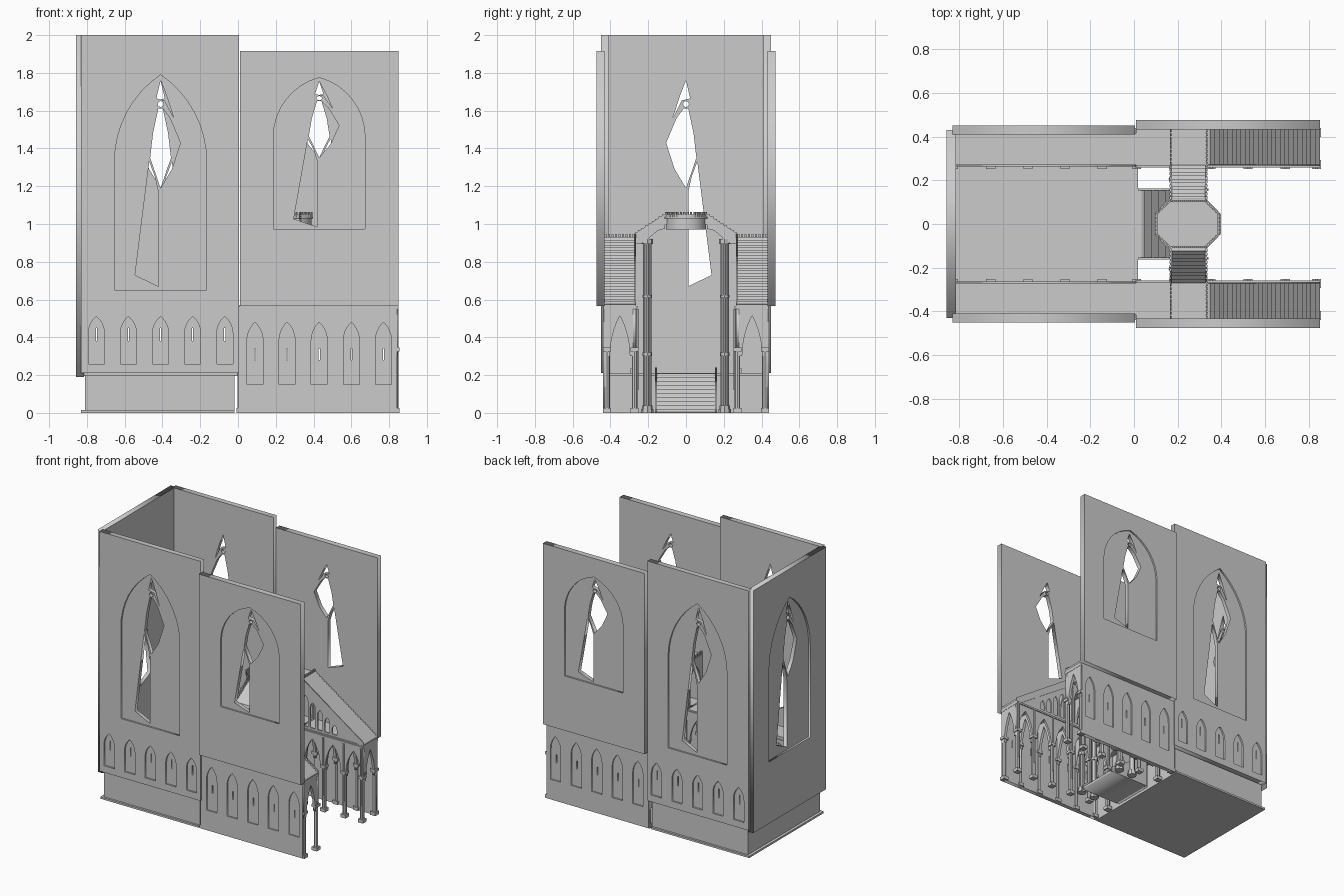
import bpy, bmesh, math
from mathutils import Matrix

if "Cube" in bpy.data.objects:
    bpy.data.objects.remove(bpy.data.objects["Cube"])

# ---------- helpers ----------
AXES = {'y': Matrix(((1, 0, 0, 0), (0, 0, -1, 0), (0, 1, 0, 0), (0, 0, 0, 1))),
        'x': Matrix(((0, 0, 1, 0), (1, 0, 0, 0), (0, 1, 0, 0), (0, 0, 0, 1))),
        'z': Matrix.Identity(4)}

def plate(name, axis, a, b, loops):
    """Flat outline with holes, extruded from a to b along the axis."""
    cu = bpy.data.curves.new(name, 'CURVE')
    cu.dimensions, cu.fill_mode, cu.extrude = '2D', 'BOTH', abs(b - a) / 2
    for pts in loops:
        s = cu.splines.new('POLY')
        s.points.add(len(pts) - 1)
        for p, (u, v) in zip(s.points, pts):
            p.co = (u, v, 0, 1)
        s.use_cyclic_u = True
    tmp = bpy.data.objects.new(name, cu)
    bpy.context.collection.objects.link(tmp)
    me = bpy.data.meshes.new_from_object(tmp.evaluated_get(bpy.context.evaluated_depsgraph_get()))
    bpy.data.objects.remove(tmp)
    off = [0, 0, 0]
    off['xyz'.index(axis)] = (a + b) / 2
    me.transform(Matrix.Translation(off) @ AXES[axis])
    ob = bpy.data.objects.new(name, me)
    bpy.context.collection.objects.link(ob)

def finish(name, bm):
    me = bpy.data.meshes.new(name)
    bm.to_mesh(me)
    bm.free()
    bpy.context.collection.objects.link(bpy.data.objects.new(name, me))

def box(bm, x0, x1, y0, y1, z0, z1):
    m = Matrix.Translation(((x0 + x1) / 2, (y0 + y1) / 2, (z0 + z1) / 2)) @ \
        Matrix.Diagonal((abs(x1 - x0), abs(y1 - y0), abs(z1 - z0), 1))
    bmesh.ops.create_cube(bm, size=1, matrix=m)

def cyl(bm, x, y, z0, z1, r, n=8):
    bmesh.ops.create_cone(bm, cap_ends=True, segments=n, radius1=r, radius2=r, depth=z1 - z0,
                          matrix=Matrix.Translation((x, y, (z0 + z1) / 2)))

def column(bm, x, y, z0, z1, r):
    cyl(bm, x, y, z0, z1, r)
    for k, (a, b) in enumerate([(z0, z0 + .025), (z1 - .02, z1)]):
        w = r * 1.4
        box(bm, x - w, x + w, y - w, y + w, a, b)

def rect(u0, u1, v0, v1):
    return [(u0, v0), (u1, v0), (u1, v1), (u0, v1)]

def arch(c, w, zs, za, n=8):
    """Pointed arch, left springing to right springing."""
    hw, h = w / 2, za - zs
    R = (h * h + hw * hw) / (2 * hw)
    t = math.asin(h / R)
    if R < hw:
        t = math.pi - t
    right = [(hw - R + R * math.cos(t * i / n), zs + R * math.sin(t * i / n)) for i in range(n + 1)]
    return [(c - u, v) for u, v in right] + [(c + u, v) for u, v in right[-2::-1]]

def lancet(c, w, z0, zs, za):
    return [(c - w / 2, z0)] + arch(c, w, zs, za) + [(c + w / 2, z0)]

def arcade(centres, w, x0, x1, zs, za, top):
    pts = [(x0, top), (x0, zs)]
    for c in centres:
        pts += arch(c, w, zs, za)
    return [pts + [(x1, zs), (x1, top)]]

# Openings of the big windows, as seen from outside
TRACERY = [
    [(0, 1.19), (.06, 1.29), (.105, 1.43), (.05, 1.56), (.012, 1.612), (-.012, 1.612), (-.04, 1.48), (-.055, 1.35)],
    [(-.135, .73), (-.012, .67), (-.012, 1.17), (-.03, 1.25), (-.06, 1.33)],
    [(0, 1.76), (-.022, 1.665), (0, 1.659), (.022, 1.655), (.07, 1.56), (.035, 1.67)],
    [(.016 * math.cos(k * math.pi / 4), 1.635 + .016 * math.sin(k * math.pi / 4)) for k in range(8)]]

def openings(c, flip, remap=lambda z: z):
    return [[(c + flip * u, remap(v)) for u, v in lp] for lp in TRACERY]

short = lambda z: .985 + (z - .67) * .706
CHOIR = [-.75, -.58, -.41, -.24, -.07]
AISLE = [.09, .26, .43, .60, .77]

# ---------- outer walls ----------
for s, side in ((-1, 'front'), (1, 'rear')):
    f = -s
    # choir wall: pierced inner layer, recessed outer layer
    o = rect(-.83, .005, .21, 2)
    slits = [rect(x - .003, x + .003, .38, .45) for x in CHOIR]
    plate(side + '_choir_wall_inner', 'y', s * .41, s * .438, [o] + openings(-.41, f) + slits)
    plate(side + '_choir_wall_outer', 'y', s * .438, s * .45,
          [o, lancet(-.41, .487, .65, 1.33, 1.79)] + [lancet(x, .085, .26, .42, .51) for x in CHOIR])
    # upper aisle wall
    o = rect(.01, .85, .565, 1.915)
    plate(side + '_aisle_wall_inner', 'y', s * .432, s * .463, [o] + openings(.43, f, short))
    plate(side + '_aisle_wall_outer', 'y', s * .463, s * .475,
          [o, lancet(.43, .485, .973, 1.46, 1.775)])
    # lower aisle wall
    o = rect(0, .843, 0, .566)
    slits = [rect(x - .003, x + .003, .28, .34) for x in AISLE]
    plate(side + '_lower_wall_inner', 'y', s * .41, s * .43, [o] + slits)
    plate(side + '_lower_wall_outer', 'y', s * .43, s * .44,
          [o] + [lancet(x, .085, .15, .38, .48) for x in AISLE])

o = rect(-.43, .43, .19, 2)
plate('end_wall_inner', 'x', -.843, -.815, [o] + openings(0, -1))
plate('end_wall_outer', 'x', -.857, -.843, [o, lancet(0, .487, .65, 1.33, 1.79)])

# ---------- raised choir floor and plinth ----------
bm = bmesh.new()
box(bm, -.81, -.018, -.425, .425, 0, .2)
box(bm, -.83, -.018, -.44, .44, 0, .014)
box(bm, -.83, .018, -.41, .41, .195, .21)
finish('choir_floor', bm)

# ---------- steps up to the choir ----------
n = 10
pts = [(.005, 0), (.005, .208)]
for i in range(n):
    x, z = .02 + .031 * i, .208 * (1 - i / n)
    pts += [(x + .031, z), (x + .031, z - .208 / n)]
pts[1] = (.005, .208)
plate('choir_steps', 'y', -.155, .155, [pts[:-1] + [(.33, 0)]])
for s in (-1, 1):
    plate('step_rail', 'y', s * .153, s * .163, [[(.018, 0), (.34, 0), (.34, .035), (.018, .24)]])

# ---------- galleries, arcades, stairs ----------
for s in (-1, 1):
    bm = bmesh.new()
    box(bm, -.82, .01, s * .27, s * .415, .55, .572)
    box(bm, .01, .85, s * .265, s * .436, .55, .575)
    box(bm, .165, .335, s * .265, s * .436, .895, .925)
    box(bm, .01, .85, s * .258, s * .27, .553, .566)
    finish('gallery_floor', bm)

    plate('choir_arcade', 'y', s * .264, s * .28, arcade(CHOIR, .125, -.82, .015, .42, .525, .552))
    plate('aisle_arcade', 'y', s * .264, s * .28, arcade(AISLE, .125, .015, .85, .34, .515, .552))

    bm = bmesh.new()
    for i in range(5):
        column(bm, -.825 + .17 * i, s * .272, .21, .42, .015)
    for i in range(6):
        x = min(.012 + .17 * i, .835)
        column(bm, x, s * .272, 0, .345, .015)
        column(bm, x, s * .418, 0, .345, .015)
        cyl(bm, x, s * .258, .12, .55, .007, 6)
    finish('arcade_columns', bm)

    # transverse arches across the aisles, the last is the open end
    for i in range(6):
        x = min(.012 + .17 * i, .838)
        plate('aisle_cross_arch', 'x', x - .01, x + .01,
              arcade([s * .35], .105, s * .35 - .085, s * .35 + .085, .3, .515, .56))
    for i in range(1, 5):
        x = -.835 + .17 * i
        plate('choir_cross_arch', 'x', x - .008, x + .008,
              arcade([s * .345], .11, s * .345 - .075, s * .345 + .07, .4, .525, .552))

    # stair rising along the aisle
    n = 26
    pts = [(.80, .575), (.85, .575)]
    for i in range(n):
        x, z = .85 - .52 * i / n, .575 + .355 * (i + 1) / n
        pts += [(x, z), (x - .52 / n, z)]
    plate('aisle_stair', 'y', s * .272, s * .434, [pts + [(.33, .885)]])
    plate('stair_string', 'y', s * .266, s * .272,
          [[(.80, .575), (.85, .575), (.85, .597), (.33, .95), (.33, .89)]])
    # screen of small arches beneath the stair
    holes = []
    for k in range(6):
        x = .368 + .06 * k
        t = .88 - (x + .022 - .33) * .66 - .02
        if t - .6 > .04:
            holes.append(lancet(x, .042, .59, t - .045 if t > .66 else t - .025, t))
    plate('stair_screen', 'y', s * .27, s * .282, [[(.335, .575), (.80, .575), (.335, .885)]] + holes)
    # arched stage carrying the landing
    plate('landing_screen', 'y', s * .266, s * .28,
          [rect(.165, .335, .575, .895), lancet(.21, .06, .59, .77, .86), lancet(.29, .06, .59, .77, .86)])
    for x in (.168, .324):
        plate('landing_arch', 'x', x, x + .01,
              [rect(s * .27, s * .435, .575, .9), lancet(s * .352, .115, .58, .74, .87)])

    # stair bridge from the landing up to the platform
    n = 10
    pts = []
    for i in range(n):
        y, z = .27 - .16 * i / n, .925 + .105 * (i + 1) / n
        pts += [(s * y, z), (s * (y - .16 / n), z)]
    plate('bridge_stair', 'x', .168, .328,
          [[(s * .27, .895)] + pts + [(s * .11, .975), (s * .15, .965), (s * .19, .93), (s * .21, .90)]])
    for x in (.165, .325):
        plate('bridge_string', 'x', x, x + .008,
              [[(s * .27, .91), (s * .27, .95), (s * .10, 1.06), (s * .10, 1.0)]])

    # beaded edge of landing and bridge
    bm = bmesh.new()
    for i in range(9):
        y = .278 + .0185 * i
        for x in (.33, .166):
            box(bm, x, x + .008, s * (y - .006), s * (y + .006), .92, .948)
        y = .265 - .018 * i
        z = .955 + .012 * i
        for x in (.162, .328):
            box(bm, x, x + .008, s * (y - .006), s * (y + .006), z - .03, z)
    finish('beaded_edge', bm)

    # tall piers under the bridge
    bm = bmesh.new()
    for x in (.19, .305):
        cyl(bm, x, s * .205, 0, .92, .017, 12)
        for dx, dy in ((.016, 0), (-.016, 0), (0, .016), (0, -.016)):
            cyl(bm, x + dx, s * .205 + dy, 0, .91, .007, 6)
        for a, b, r in ((0, .02, .032), (.02, .04, .027), (.3, .32, .026), (.61, .625, .026), (.895, .92, .03)):
            cyl(bm, x, s * .205, a, b, r, 8)
    finish('tall_piers', bm)

# ---------- octagonal platform ----------
def octagon(d):
    return [(.245 + u, v) for u, v in (
        (.15 - d, -.045), (.15 - d, .045), (.085 - d * .4, .112 - d), (-.085 + d * .4, .112 - d),
        (-.15 + d, .045), (-.15 + d, -.045), (-.085 + d * .4, -.112 + d), (.085 - d * .4, -.112 + d))]

plate('octagon_floor', 'z', .972, 1.03, [octagon(.006)])
plate('octagon_rim', 'z', 1.03, 1.05, [octagon(.002), octagon(.012)])
plate('octagon_moulding', 'z', 1.028, 1.036, [octagon(-.003), octagon(.01)])
bm = bmesh.new()
c = octagon(.007)
for i in range(8):
    (x0, y0), (x1, y1) = c[i], c[(i + 1) % 8]
    m = 9 if i in (2, 6) else 5
    for k in range(m):
        x, y = x0 + (x1 - x0) * k / m, y0 + (y1 - y0) * k / m
        cyl(bm, x, y, 1.03, 1.064, .006, 6)
finish('octagon_beads', bm)
